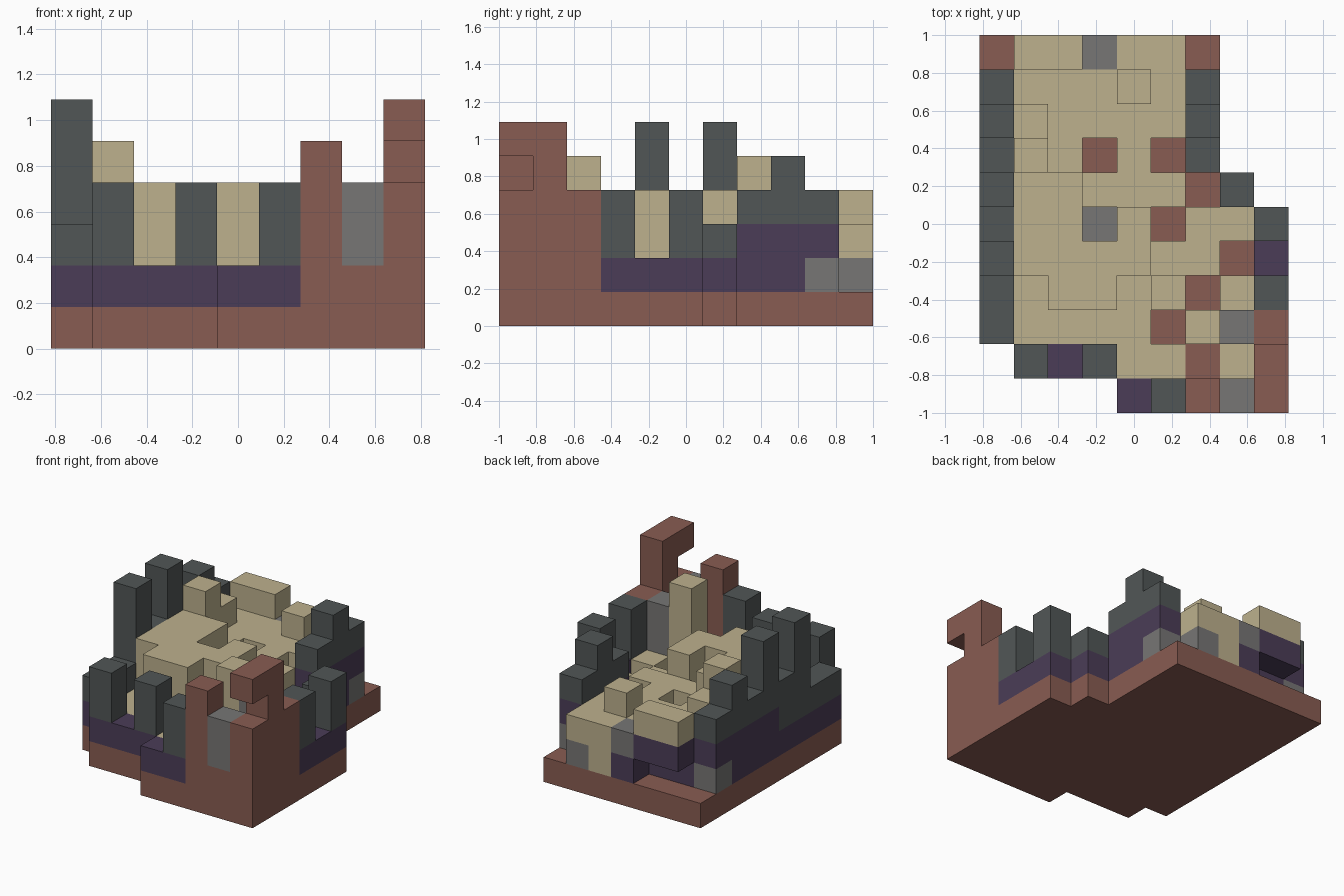
import bpy, bmesh
from mathutils import Vector

cube = bpy.data.objects.get("Cube")
if cube:
    bpy.data.objects.remove(cube, do_unlink=True)

CELL = 2 / 11

# One colour per block type: key -> (part name, material name, linear colour)
BLOCKS = {
    "R": ("clay_base", "brick red", (0.25, 0.107, 0.084)),
    "P": ("wall_footing", "dark purple", (0.07, 0.046, 0.096)),
    "D": ("wall_pillars", "slate", (0.083, 0.094, 0.094)),
    "G": ("stone_blocks", "grey stone", (0.184, 0.182, 0.178)),
    "S": ("sand_ground", "sand", (0.51, 0.44, 0.27)),
}

# Stacks of blocks from the ground up; a dot is an empty cell
STACKS = {
    ".": "",
    # clay floor, ledges, post and overhanging hook
    "r": "R", "c": "RR", "q": "RRRR", "Q": "RRRRR",
    "f": "RRRR.R", "b": "RRRRRR",
    # walls of the front half
    "p": "RP", "d": "RPD", "D": "RPDD", "T": "RPDDDD",
    # walls of the back half
    "e": "RPPD", "E": "RPPDD", "Y": "RPPDDD", "g": "RGPD",
    # sand
    "s": "RS", "m": "RSS", "M": "RSSS", "H": "RSSSS", "L": "RPS",
    # stone
    "o": "RG", "k": "RGGG", "G": "RRGG",
    # back edge with overhanging slab
    "u": "R.PS", "v": "RPG", "w": "RGS",
}

# Ground plan, front row first, x increasing along each row
PLAN = [
    "....pDQGf",
    ".DpDsscsb",
    "dssssrHkq",
    "dsMMsmrsD",
    "TMMMMssrp",
    "DMMoMrssD",
    "YMMmmmrd.",
    "eHmrmre..",
    "EMmmmmE..",
    "gLLmMmg..",
    "ruuvmwr..",
]

# Expand the plan into filled cells
cells = {}
for y, row in enumerate(PLAN):
    for x, letter in enumerate(row):
        for z, kind in enumerate(STACKS[letter]):
            if kind != ".":
                cells[x, y, z] = kind

centre = Vector((len(PLAN[0]) / 2, len(PLAN) / 2, 0))
DIRECTIONS = [(axis, side) for axis in range(3) for side in (-1, 1)]


def add_face(bm, cell, axis, side):
    """Add the outward square of a cell on one side."""
    u, v = (axis + 1) % 3, (axis + 2) % 3
    corners = [(0, 0), (1, 0), (1, 1), (0, 1)]
    if side < 0:
        corners.reverse()
    verts = []
    for a, b in corners:
        p = Vector(cell)
        p[u] += a
        p[v] += b
        p[axis] += max(side, 0)
        verts.append(bm.verts.new((p - centre) * CELL))
    bm.faces.new(verts)


def build_part(kind, name, mat_name, colour):
    """Make the visible skin of every block of one kind."""
    bm = bmesh.new()
    for cell, k in cells.items():
        if k != kind:
            continue
        for axis, side in DIRECTIONS:
            neighbour = list(cell)
            neighbour[axis] += side
            if tuple(neighbour) not in cells:
                add_face(bm, cell, axis, side)
    bmesh.ops.remove_doubles(bm, verts=bm.verts, dist=CELL / 100)
    bmesh.ops.dissolve_limit(bm, angle_limit=0.01, verts=bm.verts, edges=bm.edges)
    mesh = bpy.data.meshes.new(name)
    bm.to_mesh(mesh)
    bm.free()

    mat = bpy.data.materials.new(mat_name)
    mat.use_nodes = True
    mat.diffuse_color = (*colour, 1)
    shader = next(n for n in mat.node_tree.nodes if n.type == "BSDF_PRINCIPLED")
    shader.inputs["Base Color"].default_value = (*colour, 1)
    mesh.materials.append(mat)
    bpy.context.collection.objects.link(bpy.data.objects.new(name, mesh))


for kind, spec in BLOCKS.items():
    build_part(kind, *spec)
